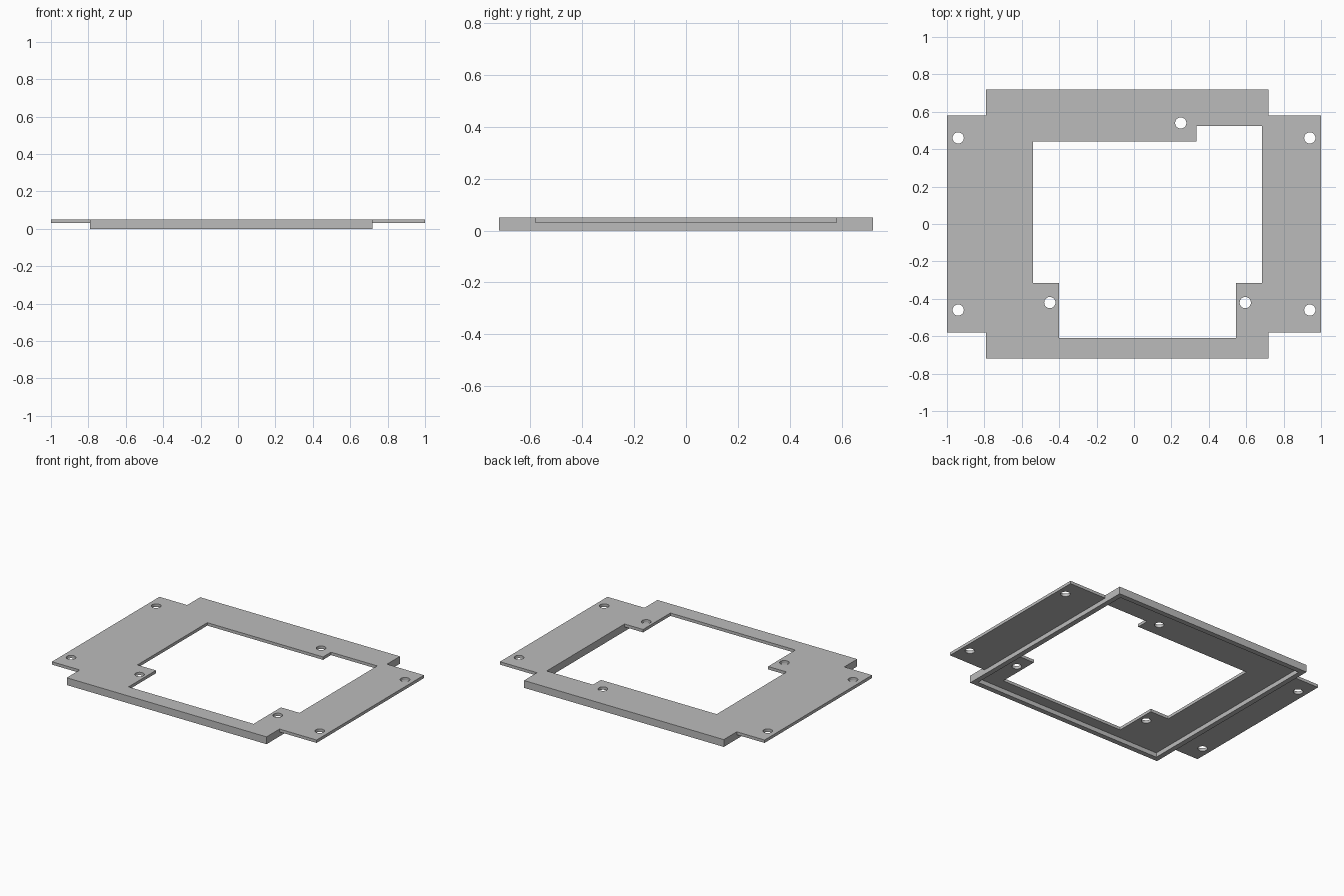
import bpy, bmesh, math

cube = bpy.data.objects.get("Cube")
if cube:
    bpy.data.objects.remove(cube, do_unlink=True)

TOP, UNDERSIDE = 0.05, 0.03
LEFT, RIGHT, HALF_Y, LIP = -0.79, 0.72, 0.72, 0.035
TAB_Y = 0.58

grey = bpy.data.materials.new("plain_grey")
grey.use_nodes = True
colour = (0.5, 0.5, 0.5, 1)
grey.diffuse_color = colour
grey.node_tree.nodes["Principled BSDF"].inputs["Base Color"].default_value = colour


def circle(cx, cy, r=0.03, n=32):
    return [(cx + r * math.cos(math.tau * i / n), cy + r * math.sin(math.tau * i / n))
            for i in range(n)]


def rectangle(x0, x1, y0, y1):
    return [(x0, y0), (x1, y0), (x1, y1), (x0, y1)]


def slab(name, loops, bottom, top):
    """Fill an outline with its holes, then extrude it upwards."""
    bm = bmesh.new()
    for loop in loops:
        verts = [bm.verts.new((x, y, bottom)) for x, y in loop]
        for a, b in zip(verts, verts[1:] + verts[:1]):
            bm.edges.new((a, b))
    bmesh.ops.triangle_fill(bm, use_beauty=True, use_dissolve=False,
                            edges=bm.edges[:], normal=(0, 0, 1))
    result = bmesh.ops.extrude_face_region(bm, geom=bm.faces[:], use_keep_orig=True)
    moved = [g for g in result["geom"] if isinstance(g, bmesh.types.BMVert)]
    bmesh.ops.translate(bm, verts=moved, vec=(0, 0, top - bottom))
    bmesh.ops.recalc_face_normals(bm, faces=bm.faces[:])
    mesh = bpy.data.meshes.new(name)
    bm.to_mesh(mesh)
    bm.free()
    mesh.materials.append(grey)
    obj = bpy.data.objects.new(name, mesh)
    bpy.context.collection.objects.link(obj)
    return obj


# Plate outline with a mounting tab on each side
outline = [
    (LEFT, -HALF_Y), (RIGHT, -HALF_Y), (RIGHT, -TAB_Y), (1, -TAB_Y),
    (1, TAB_Y), (RIGHT, TAB_Y), (RIGHT, HALF_Y), (LEFT, HALF_Y),
    (LEFT, TAB_Y), (-1, TAB_Y), (-1, -TAB_Y), (LEFT, -TAB_Y),
]

# Stepped central opening
opening = [
    (-0.40, -0.61), (0.545, -0.61), (0.545, -0.315), (0.685, -0.315),
    (0.685, 0.525), (0.335, 0.525), (0.335, 0.44), (-0.54, 0.44),
    (-0.54, -0.315), (-0.40, -0.315),
]

# Screw holes: four in the tabs, three around the opening
holes = [circle(x, y) for x in (-0.94, 0.94) for y in (-0.46, 0.46)]
holes += [circle(0.25, 0.54), circle(-0.45, -0.42), circle(0.595, -0.42)]

slab("mounting_plate", [outline, opening] + holes, UNDERSIDE, TOP)

# Lip hanging below the plate around its main rectangle
slab("lower_lip", [
    rectangle(LEFT, RIGHT, -HALF_Y, HALF_Y),
    rectangle(LEFT + LIP, RIGHT - LIP, -HALF_Y + LIP, HALF_Y - LIP),
], 0, UNDERSIDE)
